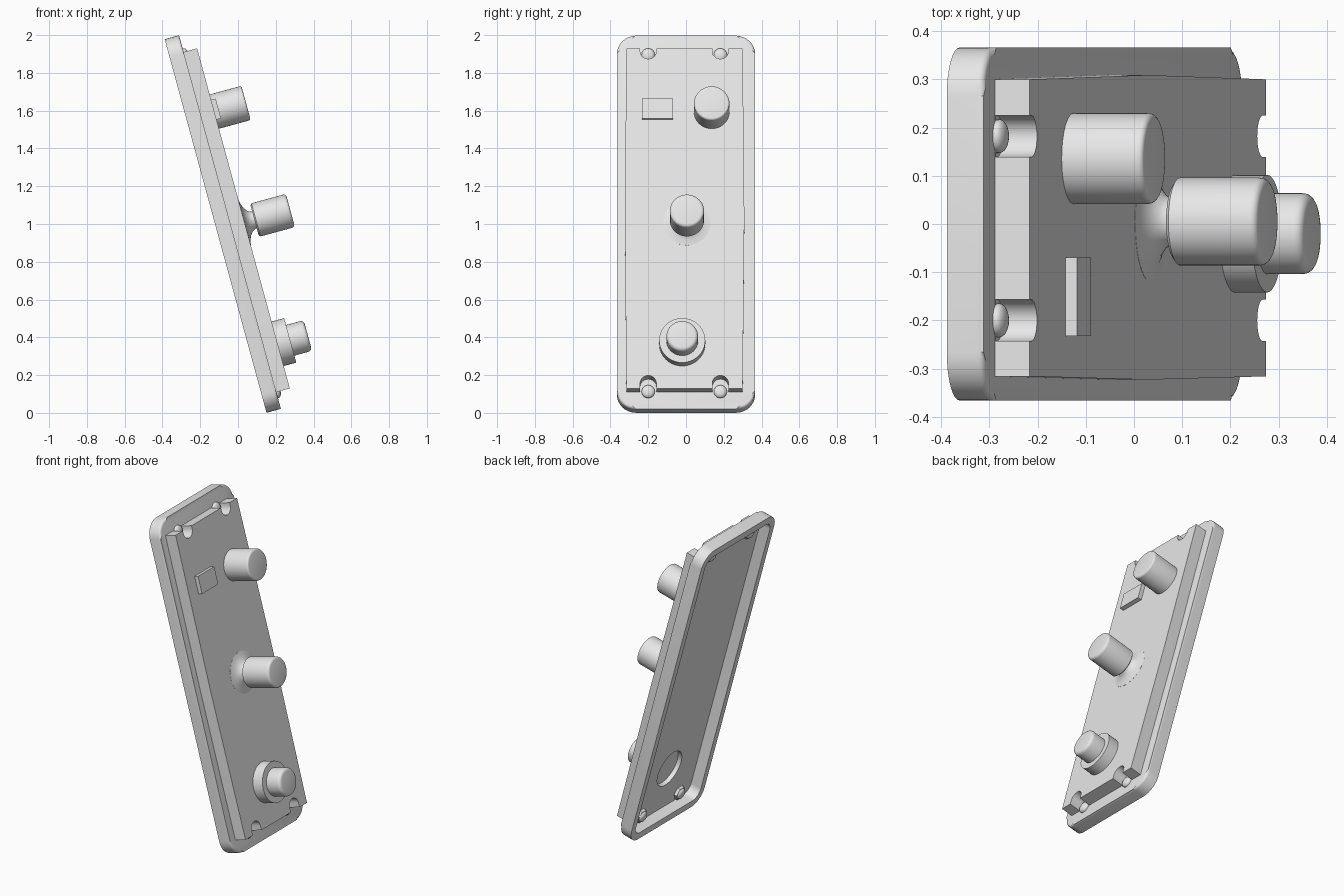
import bpy, bmesh, math
from mathutils import Matrix

if "Cube" in bpy.data.objects:
    bpy.data.objects.remove(bpy.data.objects["Cube"])

# Built upright: x = panel normal, y = across, z = along; tilted back at the end
TILT = Matrix.Translation((0.008, 0, 0)) @ Matrix.Rotation(math.radians(-15.25), 4, 'Y')
grey = bpy.data.materials.new("light_grey")
grey.diffuse_color = (0.8, 0.8, 0.8, 1)
grey.use_nodes = True
grey.node_tree.nodes["Principled BSDF"].inputs["Base Color"].default_value = grey.diffuse_color
parts = []


def make(name, bm, keep=True):
    bmesh.ops.recalc_face_normals(bm, faces=bm.faces)
    me = bpy.data.meshes.new(name)
    bm.to_mesh(me)
    bm.free()
    me.materials.append(grey)
    ob = bpy.data.objects.new(name, me)
    bpy.context.collection.objects.link(ob)
    if keep:
        parts.append(ob)
    else:
        ob.hide_render = True
    return ob


def prism(name, outline, n0, n1, keep=True, bevel=0):
    """Extrude a (y, z) outline along the panel normal."""
    bm = bmesh.new()
    a = [bm.verts.new((n0, y, z)) for y, z in outline]
    b = [bm.verts.new((n1, y, z)) for y, z in outline]
    bm.faces.new(a)
    front = bm.faces.new(b)
    k = len(a)
    for i in range(k):
        j = (i + 1) % k
        bm.faces.new((a[i], a[j], b[j], b[i]))
    if bevel:
        bmesh.ops.bevel(bm, geom=list(front.edges), offset=bevel, segments=4,
                        profile=0.5, affect='EDGES')
    return make(name, bm, keep)


def rounded(y0, y1, z0, z1, r, seg=8):
    pts = []
    for cy, cz, q in ((y1 - r, z1 - r, 0), (y0 + r, z1 - r, 1),
                      (y0 + r, z0 + r, 2), (y1 - r, z0 + r, 3)):
        for i in range(seg + 1):
            t = (q + i / seg) * math.pi / 2
            pts.append((cy + r * math.cos(t), cz + r * math.sin(t)))
    return pts


def rect(y0, y1, z0, z1):
    return [(y0, z0), (y1, z0), (y1, z1), (y0, z1)]


def circle(y, z, r, n=40):
    return [(y + r * math.cos(math.tau * i / n), z + r * math.sin(math.tau * i / n))
            for i in range(n)]


def lathe(name, y, z, profile, n=40):
    """Turn a (radius, height) profile about the panel normal."""
    bm = bmesh.new()
    rings = []
    for r, h in profile:
        if r == 0:
            rings.append([bm.verts.new((h, y, z))] * n)
        else:
            rings.append([bm.verts.new((h, y + r * math.cos(math.tau * i / n),
                                        z + r * math.sin(math.tau * i / n))) for i in range(n)])
    for a, b in zip(rings, rings[1:]):
        for i in range(n):
            j = (i + 1) % n
            bm.faces.new(list(dict.fromkeys((a[i], a[j], b[j], b[i]))))
    return make(name, bm)


def cut(ob, cutter):
    m = ob.modifiers.new("cut", 'BOOLEAN')
    m.operation, m.solver, m.object = 'DIFFERENCE', 'EXACT', cutter
    bpy.context.view_layer.objects.active = ob
    bpy.ops.object.modifier_apply(modifier=m.name)


# Rounded frame and raised panel with slightly bowed sides
frame = prism("frame", rounded(-0.366, 0.366, -0.037, 2.013, 0.1), 0.138, 0.217, bevel=0.014)
panel = prism("panel", [(-0.316, 0.055), (0.300, 0.055), (0.309, 0.99), (0.300, 1.921),
                        (-0.316, 1.921), (-0.323, 0.99)], 0.213, 0.291)

# Recessed back with a shallow round pocket behind the lower base
rear = prism("rear_cutter", rounded(-0.325, 0.325, 0.01, 1.965, 0.06), 0.1, 0.208, False)
hole = prism("hole_cutter", circle(-0.02, 0.30, 0.116), 0.15, 0.235, False)
helpers = [rear, hole]
cut(frame, rear)
cut(frame, hole)
cut(panel, hole)

# U-shaped notches at both ends, each with a stud in front and a nut behind
for y in (-0.2, 0.182):
    for z, d, s in ((1.906, 1, 1.905), (0.083, -1, 0.057)):
        arc = [(y + 0.043 * math.cos(math.pi * i / 12),
                z - d * 0.043 * math.sin(math.pi * i / 12)) for i in range(13)]
        notch = prism("notch_cutter", arc + [(y - 0.043, z + d * 0.1), (y + 0.043, z + d * 0.1)],
                      0.2172, 0.35, False)
        cut(panel, notch)
        helpers.append(notch)
        dome = [(0.035 * math.cos(t * math.pi / 12), 0.018 * math.sin(t * math.pi / 12))
                for t in range(6)] + [(0, 0.018)]
        lathe("stud", y, s, [(r, 0.19 - h) for r, h in reversed(dome)]
              + [(r, 0.222 + h) for r, h in dome], 20)
        prism("stud_nut", circle(y, s, 0.043, 6), 0.19, 0.212)

for h in helpers:
    bpy.data.objects.remove(h)


def knob_end(r, top, b):
    """Rounded rim and flat cap."""
    return [(r - b + b * math.cos(t * math.pi / 8), top - b + b * math.sin(t * math.pi / 8))
            for t in range(5)] + [(0, top)]


# Upper knob
lathe("upper_knob", 0.136, 1.574, [(0, 0.275), (0.094, 0.275)] + knob_end(0.094, 0.465, 0.012))

# Centre stick: low flared collar, neck and cap
lathe("stick_collar", 0.005, 0.965, [(0, 0.28), (0.125, 0.28), (0.125, 0.2915), (0.1, 0.296),
                                     (0.075, 0.306), (0.055, 0.322), (0.047, 0.338),
                                     (0.047, 0.36), (0, 0.36)])
lathe("stick_cap", 0.005, 0.963, [(0, 0.345), (0.08, 0.345), (0.091, 0.353)]
      + knob_end(0.091, 0.542, 0.016))

# Lower knob on a round base
lathe("lower_base", -0.02, 0.30, [(0, 0.28), (0.122, 0.28), (0.122, 0.36), (0, 0.36)])
lathe("lower_knob", -0.02, 0.30, [(0, 0.345), (0.084, 0.345)] + knob_end(0.084, 0.457, 0.02))

# Small rectangular plate
prism("button_plate", rect(-0.232, -0.07, 1.53, 1.639), 0.28, 0.316)

# Tilt everything and shade
for ob in parts:
    ob.data.transform(TILT)
    bpy.ops.object.select_all(action='DESELECT')
    ob.select_set(True)
    bpy.context.view_layer.objects.active = ob
    bpy.ops.object.shade_smooth_by_angle(angle=math.radians(30))
